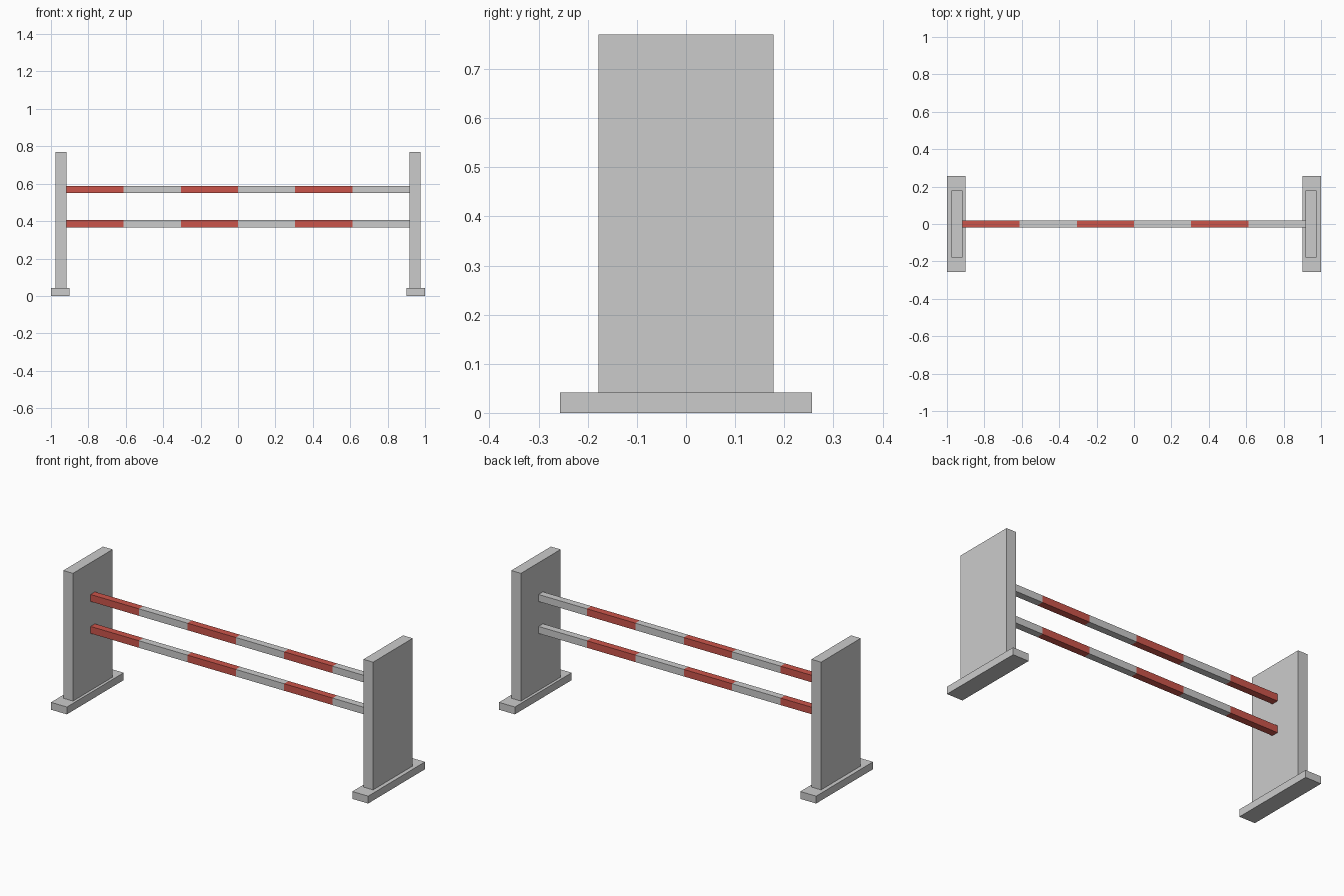
import bpy
import bmesh
from mathutils import Matrix

if "Cube" in bpy.data.objects:
    bpy.data.objects.remove(bpy.data.objects["Cube"])

red = bpy.data.materials.new("red_paint")
red.diffuse_color = (0.6, 0.09, 0.07, 1)
red.use_nodes = True
red.node_tree.nodes["Principled BSDF"].inputs["Base Color"].default_value = red.diffuse_color
plain = bpy.data.materials.new("plain_grey")
plain.diffuse_color = (0.8, 0.8, 0.8, 1)
plain.use_nodes = True
plain.node_tree.nodes["Principled BSDF"].inputs["Base Color"].default_value = plain.diffuse_color


def finish(name, bm):
    mesh = bpy.data.meshes.new(name)
    bm.to_mesh(mesh)
    bm.free()
    obj = bpy.data.objects.new(name, mesh)
    bpy.context.collection.objects.link(obj)
    return obj


def box_bmesh(size, center):
    bm = bmesh.new()
    bmesh.ops.create_cube(
        bm, size=1, matrix=Matrix.Translation(center) @ Matrix.Diagonal((*size, 1)))
    return bm


def striped_rail(name, z, half_length=0.917, thickness=0.04, stripes=6):
    bm = box_bmesh((2 * half_length, thickness, thickness), (0, 0, z))
    step = 2 * half_length / stripes
    # Cut the bar into equal stripes
    for i in range(1, stripes):
        bmesh.ops.bisect_plane(
            bm, geom=bm.verts[:] + bm.edges[:] + bm.faces[:],
            plane_co=(-half_length + i * step, 0, 0), plane_no=(1, 0, 0))
    # Alternate red and plain, starting red on the left
    for face in bm.faces:
        x = face.calc_center_median().x
        stripe = min(stripes - 1, max(0, int((x + half_length) / step)))
        face.material_index = stripe % 2
    rail = finish(name, bm)
    rail.data.materials.append(red)
    rail.data.materials.append(plain)


# Foot and upright panel on each side
for side, sx in (("left", -1), ("right", 1)):
    finish(side + "_foot", box_bmesh((0.1, 0.512, 0.042), (sx * 0.95, 0, 0.021)))
    finish(side + "_upright", box_bmesh((0.061, 0.357, 0.728), (sx * 0.9465, 0, 0.406)))

# Two striped crossbars
striped_rail("lower_rail", 0.387)
striped_rail("upper_rail", 0.569)
